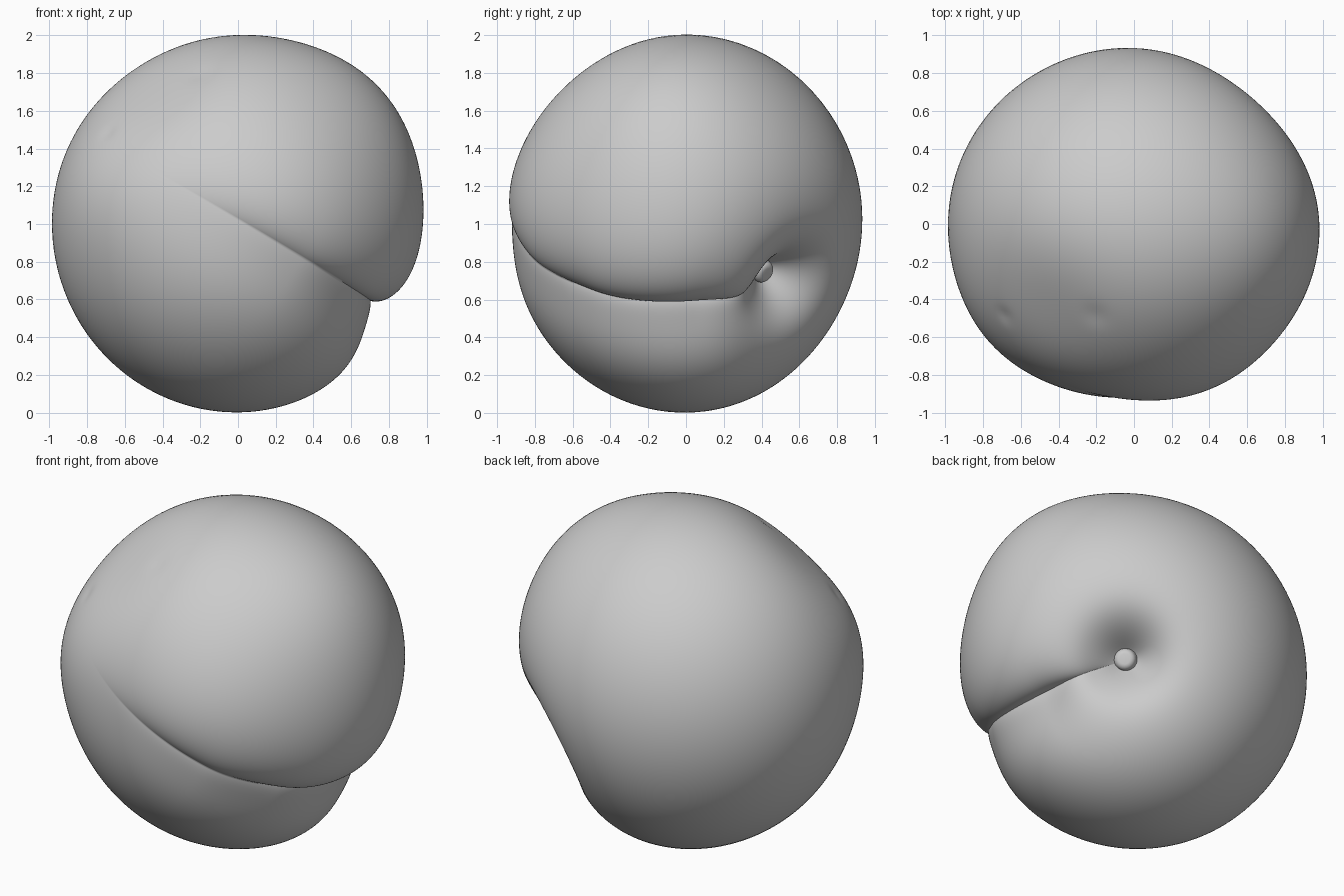
import bpy, bmesh
from math import atan2, acos, sin, cos, exp, sqrt, pi, radians
from mathutils import Vector, Matrix

if "Cube" in bpy.data.objects:
    bpy.data.objects.remove(bpy.data.objects["Cube"], do_unlink=True)

grey = bpy.data.materials.new("matte_grey")
grey.use_nodes = True
grey.diffuse_color = (0.6, 0.6, 0.6, 1)
grey.node_tree.nodes["Principled BSDF"].inputs["Base Color"].default_value = (0.6, 0.6, 0.6, 1)

# Fruit frame: stem axis, direction of the crease, and upper side of the crease
axis = Vector((0.65, 0.65, -0.4)).normalized()
upper = Vector((0.505, 0.025, 0.863))
upper = (upper - axis * upper.dot(axis)).normalized()
front = axis.cross(upper)

# Soft swellings (+) and hollows (-): direction, angular width, height
BUMPS = [
    ((0.64, 0.63, -0.44), 0.53, -0.13),    # broad shoulder around the stem
    ((0.63, 0.67, -0.39), 0.23, -0.26),    # stem pit
    ((0.72, -0.08, 0.68), 0.5, 0.05),      # full upper cheek
    ((0.35, -0.95, 0.08), 0.5, 0.028),     # full front cheek
    ((-0.44, -0.44, 0.72), 0.38, -0.05),   # hollow above the tip
    ((-0.7, -0.58, 0.2), 0.4, 0.03),       # blunt tip
    ((-0.21, -0.5, 0.82), 0.07, -0.007),   # small blemishes
    ((-0.71, -0.5, 0.5), 0.05, -0.007),
]
# Depth of the crease by degrees from the stem
CREASE = [(0, 0), (16, 0.08), (38, 0.17), (75, 0.11), (105, 0.07), (165, 0), (180, 0)]


def interpolate(x, pts):
    for (x0, y0), (x1, y1) in zip(pts, pts[1:]):
        if x <= x1:
            t = (x - x0) / (x1 - x0)
            return y0 + (y1 - y0) * t * t * (3 - 2 * t)
    return pts[-1][1]


def surface(theta, phi):
    """Point on the fruit; theta from the stem, phi around it from the crease."""
    d = axis * cos(theta) + (front * cos(phi) + upper * sin(phi)) * sin(theta)
    r = 1 / sqrt((d.x / 0.985) ** 2 + (d.y / 0.94) ** 2 + d.z ** 2)
    for towards, width, height in BUMPS:
        r += height * exp(-(d.angle(Vector(towards)) / width) ** 2)
    # Crease: tight rounded lip above, gentle slope below, gone on the far side
    s = sin(theta) * sin(phi)
    depth = interpolate(theta * 180 / pi, CREASE) * (0.5 + 0.5 * cos(phi)) ** 2
    if s >= 0:
        fall = exp(-s / 0.12)
    else:
        fall = 0.8 * exp(-(s / 0.33) ** 2) + 0.2 * exp(s / 0.05)
    p = d * (r - depth * fall)
    # Upper lip sags slightly over the lower cheek
    if s > 0:
        p -= upper * depth * 0.25 * (s / 0.08) * exp(-s / 0.08)
    return p + Vector((0, 0, 1))


def finish(bm, name):
    bmesh.ops.recalc_face_normals(bm, faces=bm.faces)
    mesh = bpy.data.meshes.new(name)
    bm.to_mesh(mesh)
    bm.free()
    mesh.materials.append(grey)
    ob = bpy.data.objects.new(name, mesh)
    bpy.context.collection.objects.link(ob)
    bpy.ops.object.select_all(action='DESELECT')
    ob.select_set(True)
    bpy.context.view_layer.objects.active = ob
    bpy.ops.object.shade_smooth_by_angle(angle=radians(75))


# Fruit body: a sphere reshaped, with its meridians gathered near the crease
bm = bmesh.new()
bmesh.ops.create_uvsphere(bm, u_segments=192, v_segments=128, radius=1)
for v in bm.verts:
    n = v.co.normalized()
    phi = atan2(n.y, n.x)
    v.co = surface(acos(max(-1, min(1, n.z))), phi - 0.7 * sin(phi))
finish(bm, "fruit_body")

# Stem stub in the bottom of the pit
bm = bmesh.new()
bmesh.ops.create_cone(bm, cap_ends=True, segments=20, radius1=0.1, radius2=0.055, depth=0.2)
rim = [e for e in bm.edges if all(v.co.z > 0 for v in e.verts)]
bmesh.ops.bevel(bm, geom=rim, offset=0.025, segments=4, profile=0.5, affect='EDGES')
turn = axis.to_track_quat('Z', 'Y').to_matrix().to_4x4()
bm.transform(Matrix.Translation(axis * 0.56 + Vector((0, 0, 1))) @ turn)
finish(bm, "stem_stub")
